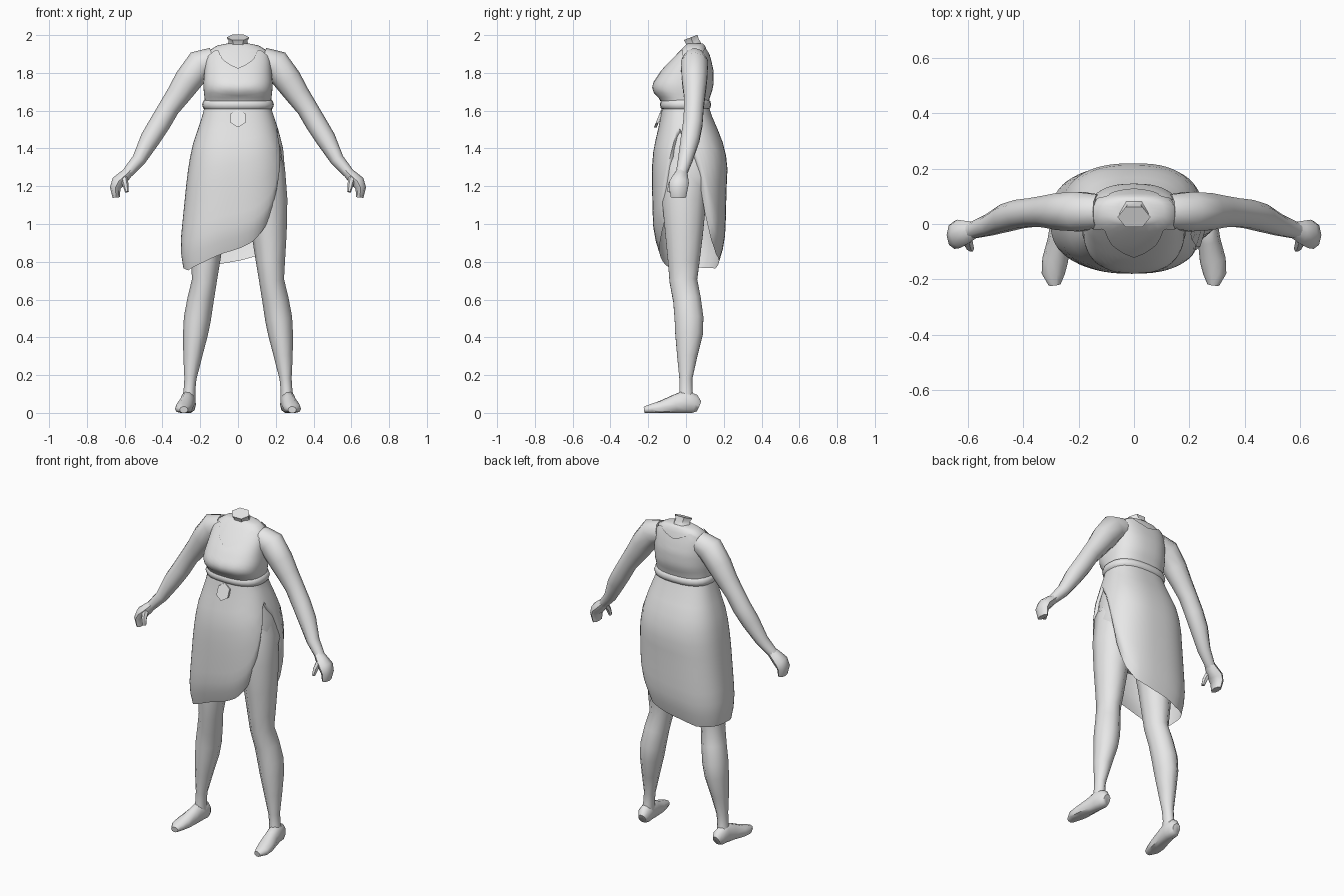
import bpy, bmesh, math
from mathutils import Vector

if "Cube" in bpy.data.objects:
    bpy.data.objects.remove(bpy.data.objects["Cube"])

grey = bpy.data.materials.new("plain grey")
grey.diffuse_color = (0.8, 0.8, 0.8, 1)
grey.use_nodes = True
grey.node_tree.nodes["Principled BSDF"].inputs["Base Color"].default_value = grey.diffuse_color


def finish(name, bm, mirror=False, angle=50):
    """Turn a bmesh into a smooth-shaded object, mirrored across x if asked."""
    bmesh.ops.recalc_face_normals(bm, faces=bm.faces)
    me = bpy.data.meshes.new(name)
    bm.to_mesh(me)
    bm.free()
    me.materials.append(grey)
    ob = bpy.data.objects.new(name, me)
    bpy.context.collection.objects.link(ob)
    if mirror:
        ob.modifiers.new("mirror", 'MIRROR').use_axis = (True, False, False)
    bpy.ops.object.select_all(action='DESELECT')
    ob.select_set(True)
    bpy.context.view_layer.objects.active = ob
    bpy.ops.object.shade_smooth_by_angle(angle=math.radians(angle))
    return ob


def skin(bm, rings, caps=True):
    """Bridge successive closed rings of points."""
    vs = [[bm.verts.new(p) for p in r] for r in rings]
    n = len(vs[0])
    for a, b in zip(vs, vs[1:]):
        for i in range(n):
            j = (i + 1) % n
            bm.faces.new((a[i], a[j], b[j], b[i]))
    if caps:
        bm.faces.new(vs[0])
        bm.faces.new(vs[-1])


def limb(name, pts, ref=(0, 1, 0), n=10, mirror=True):
    """Tube along a path; each point is x, y, z, width radius, radius along ref."""
    ref, rings = Vector(ref), []
    for k, (x, y, z, ru, rw) in enumerate(pts):
        a, b = pts[max(k - 1, 0)], pts[min(k + 1, len(pts) - 1)]
        t = (Vector(b[:3]) - Vector(a[:3])).normalized()
        u = ref.cross(t).normalized()
        w = t.cross(u)
        ring = []
        for i in range(n):
            q = 2 * math.pi * i / n
            p = Vector((x, y, z)) + u * ru * math.cos(q) + w * rw * math.sin(q)
            p.z = max(p.z, 0)
            ring.append(p)
        rings.append(ring)
    bm = bmesh.new()
    skin(bm, rings)
    return finish(name, bm, mirror)


def lerp(table, t):
    """Linear lookup of a row of values in a table sorted by its first column."""
    if t <= table[0][0]:
        return table[0][1:]
    for a, b in zip(table, table[1:]):
        if t <= b[0]:
            f = (t - a[0]) / (b[0] - a[0])
            return [p + (q - p) * f for p, q in zip(a[1:], b[1:])]
    return table[-1][1:]


def section(profile, z, deg, grow=0.0, power=0.8):
    """Point of the squarish body outline at height z and angle deg."""
    cx, rx, yf, yb = lerp(profile, z)
    c, s = math.cos(math.radians(deg)), math.sin(math.radians(deg))
    x = cx + (rx + grow) * math.copysign(abs(c) ** power, c)
    y = (yf + yb) / 2 + ((yb - yf) / 2 + grow) * math.copysign(abs(s) ** power, s)
    return Vector((x, y, z))


def body(name, profile, grow=0.0, n=24):
    bm = bmesh.new()
    skin(bm, [[section(profile, r[0], -180 + 360 * i / n, grow) for i in range(n)]
              for r in profile])
    return finish(name, bm)


def wrap(name, profile, start, end, grow=0.0, n=48, rows=12, curl=0.0):
    """Cloth shell between two heights that vary with the angle."""
    rings = []
    for k in range(rows + 1):
        v, ring = k / rows, []
        for i in range(n):
            d = -180 + 360 * i / n
            z0, z1 = lerp(start, d)[0], lerp(end, d)[0]
            ring.append(section(profile, z0 + (z1 - z0) * v, d,
                                grow - curl * max(0, v - 0.8) ** 2 * 25))
        rings.append(ring)
    bm = bmesh.new()
    skin(bm, rings, caps=False)
    return finish(name, bm)


# Profiles: height, centre x, half width, front y, back y
chest = [(1.60, 0, .165, -.115, .108), (1.66, 0, .168, -.13, .115),
         (1.69, 0, .172, -.16, .125), (1.72, 0, .175, -.172, .135),
         (1.75, 0, .175, -.165, .138), (1.81, 0, .17, -.125, .138),
         (1.87, 0, .165, -.075, .125), (1.92, 0, .15, -.03, .11),
         (1.945, 0, .11, -.005, .10), (1.955, 0, .06, .005, .09)]
hips = [(.75, -.03, .29, -.165, .20), (1.0, -.02, .275, -.175, .21),
        (1.2, -.01, .265, -.18, .215), (1.3, -.005, .258, -.18, .22),
        (1.4, -.003, .243, -.172, .207), (1.5, 0, .213, -.148, .168),
        (1.6, 0, .18, -.128, .125), (1.65, 0, .17, -.12, .112)]
pelvis = [(1.02, 0, .10, -.06, .08), (1.1, 0, .22, -.11, .13),
          (1.25, 0, .245, -.14, .18), (1.4, 0, .225, -.15, .185),
          (1.5, 0, .197, -.13, .15), (1.63, 0, .16, -.11, .10)]

# Torso, pelvis and neck
body("torso", chest)
body("pelvis", pelvis)
limb("neck", [(0, .05, 1.91, .085, .06), (0, .042, 1.945, .055, .046),
              (0, .032, 1.97, .05, .042), (0, .025, 1.988, .06, .045)],
     n=6, mirror=False)

# Sleeveless top with scooped neckline and straps
neckline = [(-180, 1.86), (-150, 1.90), (-130, 1.93), (-112, 1.87), (-90, 1.825),
            (-68, 1.87), (-50, 1.93), (-30, 1.90), (0, 1.86), (30, 1.91), (50, 1.935),
            (90, 1.89), (130, 1.935), (150, 1.91), (180, 1.86)]
wrap("top", chest, neckline, [(0, 1.65)], grow=.008)

# Skirt, low on one side and split on the other
hem = [(-180, .77), (-150, .755), (-120, .80), (-90, .86), (-70, .91), (-50, 1.0),
       (-38, 1.11), (-28, 1.28), (-15, 1.5), (0, 1.4), (12, 1.25), (25, 1.05),
       (40, .92), (60, .84), (90, .80), (120, .765), (180, .77)]
wrap("skirt", hips, [(0, 1.64)], hem, curl=.028, n=60)

# Rolled waistband
bm = bmesh.new()
band = [(1.605, -.005), (1.612, .008), (1.632, .014), (1.652, .008), (1.662, -.008)]
skin(bm, [[section(hips, 1.62, 15 * i, g) + Vector((0, 0, z - 1.62))
           for i in range(24)] for z, g in band], caps=False)
finish("waistband", bm)

# Six-sided belt badge
bm = bmesh.new()
skin(bm, [[(r * math.cos(math.radians(30 + 60 * i)), y - .02 * math.sin(math.radians(30 + 60 * i)) * -1,
            1.56 + r * 1.08 * math.sin(math.radians(30 + 60 * i))) for i in range(6)]
          for r, y in ((.045, -.135), (.045, -.15))])
finish("badge", bm, angle=30)

# Legs
limb("leg", [(.10, .01, 1.42, .10, .13), (.13, -.005, 1.28, .12, .13),
             (.15, -.01, 1.12, .112, .122), (.165, -.01, .95, .093, .105),
             (.172, -.012, .8, .077, .088), (.178, -.014, .7, .066, .077),
             (.198, .005, .6, .07, .077), (.215, .016, .5, .072, .08),
             (.225, .016, .42, .066, .077), (.24, .006, .3, .05, .056),
             (.252, -.001, .18, .032, .036), (.257, 0, .12, .031, .036),
             (.262, 0, .05, .036, .045)])

# Feet
limb("foot", [(.258, .068, .035, .025, .03), (.26, .045, .045, .038, .055),
              (.264, -.005, .055, .04, .068), (.272, -.06, .042, .041, .055),
              (.285, -.13, .028, .047, .038), (.292, -.18, .022, .042, .028),
              (.287, -.22, .016, .022, .018)], ref=(0, 0, 1))

# Arms
limb("arm", [(.13, .045, 1.865, .07, .065), (.20, .045, 1.845, .08, .075),
             (.265, .045, 1.76, .074, .07), (.315, .045, 1.685, .064, .06),
             (.365, .042, 1.615, .056, .054), (.415, .036, 1.53, .056, .054),
             (.465, .022, 1.45, .053, .052), (.525, -.004, 1.34, .037, .04),
             (.59, -.025, 1.265, .028, .03)])

# Hands with curled fingers and a thumb
limb("hand", [(.575, -.022, 1.28, .026, .03), (.605, -.03, 1.25, .032, .042),
              (.635, -.036, 1.222, .036, .052), (.65, -.04, 1.19, .028, .05),
              (.645, -.04, 1.14, .019, .04)], n=8)
limb("thumb", [(.605, -.05, 1.25, .02, .02), (.596, -.08, 1.21, .016, .016),
               (.588, -.09, 1.17, .01, .012)], n=6)
